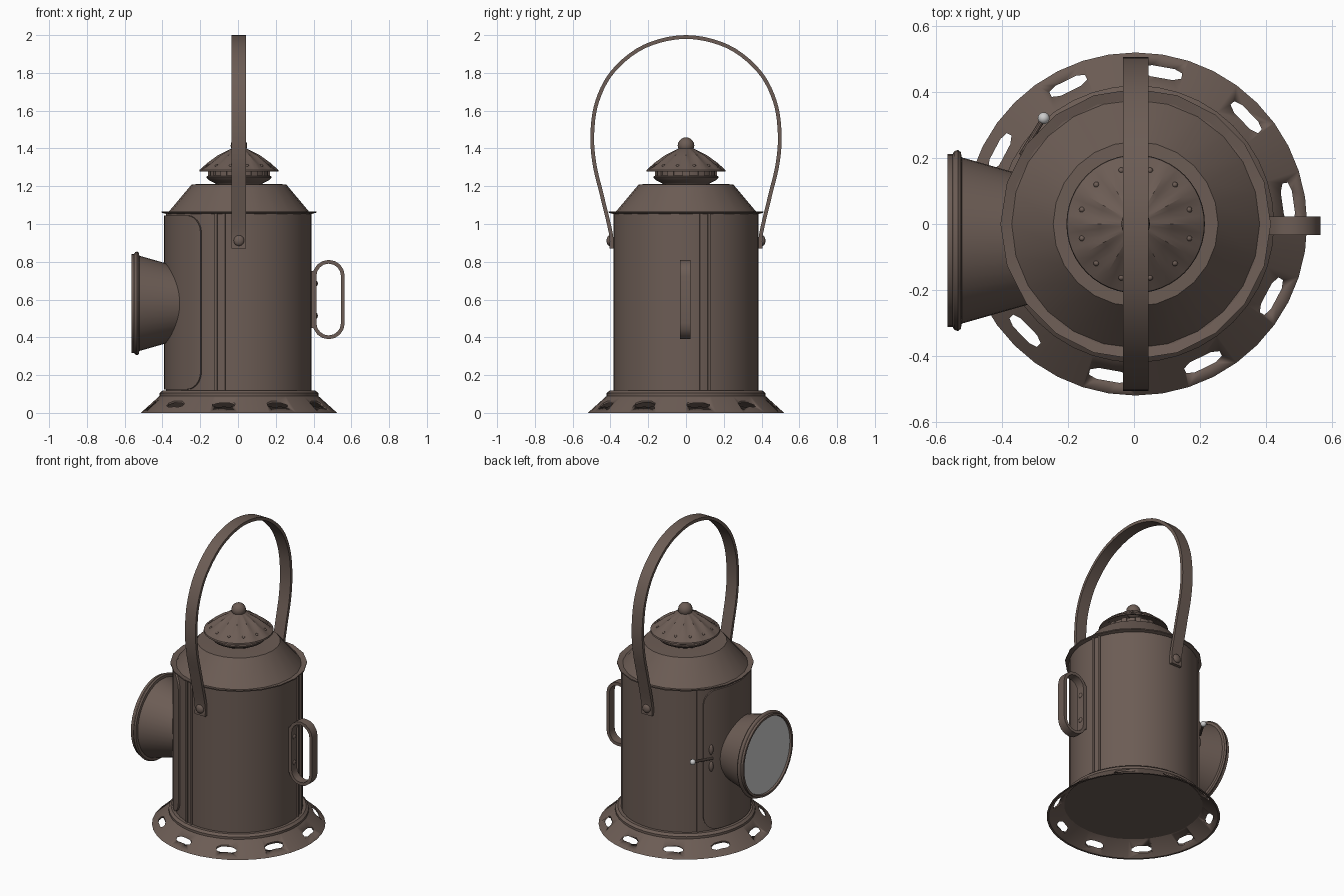
import bpy, bmesh
from math import sin, cos, pi, radians, sqrt
from mathutils import Vector, Matrix

if "Cube" in bpy.data.objects:
    bpy.data.objects.remove(bpy.data.objects["Cube"])

CX = 0.005  # lantern axis
brown = bpy.data.materials.new("brown_metal")
brown.diffuse_color = (0.15, 0.108, 0.09, 1)
brown.use_nodes = True
brown.node_tree.nodes["Principled BSDF"].inputs["Base Color"].default_value = brown.diffuse_color


def finish(name, bm, mat=brown, angle=30):
    bmesh.ops.recalc_face_normals(bm, faces=bm.faces)
    me = bpy.data.meshes.new(name)
    bm.to_mesh(me)
    bm.free()
    ob = bpy.data.objects.new(name, me)
    bpy.context.collection.objects.link(ob)
    if mat:
        me.materials.append(mat)
    bpy.ops.object.select_all(action='DESELECT')
    ob.select_set(True)
    bpy.context.view_layer.objects.active = ob
    bpy.ops.object.shade_smooth_by_angle(angle=radians(angle))
    return ob


def lathe(name, prof, segs=48, closed=False, caps=True, mtx=None, wave=None, mat=brown):
    """Revolve (r, z) points about z; wave(angle, row) lifts a point."""
    bm = bmesh.new()
    rings = []
    for j, (r, z) in enumerate(prof):
        rings.append([bm.verts.new((r * cos(2 * pi * i / segs), r * sin(2 * pi * i / segs),
                      z + (wave(2 * pi * i / segs, j) if wave else 0))) for i in range(segs)])
    n = len(rings)
    for j in range(n if closed else n - 1):
        a, b = rings[j], rings[(j + 1) % n]
        for i in range(segs):
            k = (i + 1) % segs
            bm.faces.new((a[i], a[k], b[k], b[i]))
    if caps and not closed:
        bm.faces.new(rings[0])
        bm.faces.new(rings[-1])
    bm.transform(mtx or Matrix.Translation((CX, 0, 0)))
    return finish(name, bm, mat)


def smooth_path(p, steps=5):
    """Catmull-Rom through 2D points."""
    p = [Vector(q) for q in p]
    q = [2 * p[0] - p[1]] + p + [2 * p[-1] - p[-2]]
    out = []
    for i in range(1, len(q) - 2):
        a, b, c, d = q[i - 1:i + 3]
        for s in range(steps):
            t = s / steps
            out.append(0.5 * (2 * b + (c - a) * t + (2 * a - 5 * b + 4 * c - d) * t * t
                              + (3 * b - a - 3 * c + d) * t ** 3))
    return out + [p[-1]]


def strap(name, path, place, width, thick, closed=False):
    """Flat bar along a 2D path; place(u, v, w) maps to 3D."""
    bm = bmesh.new()
    n = len(path)
    secs = []
    for i, p in enumerate(path):
        a = path[(i - 1) % n] if closed or i else p
        b = path[(i + 1) % n] if closed or i < n - 1 else p
        t = (b - a).normalized()
        nrm = Vector((-t.y, t.x)) * thick / 2
        secs.append([bm.verts.new(place(*(p + nrm * s), w * width / 2))
                     for s, w in ((1, 1), (1, -1), (-1, -1), (-1, 1))])
    for i in range(n if closed else n - 1):
        a, b = secs[i], secs[(i + 1) % n]
        for k in range(4):
            bm.faces.new((a[k], a[(k + 1) % 4], b[(k + 1) % 4], b[k]))
    if not closed:
        bm.faces.new(secs[0])
        bm.faces.new(secs[-1])
    return finish(name, bm)


def panel(name, a0, a1, z0, z1, r0, r1, corner=0.0):
    """Plate wrapped round the body, with rounded corners."""
    L = radians(a1 - a0) * r1
    if corner:
        ends = [corner * (1 - cos(pi / 2 * k / 6)) for k in range(7)]
        s = ends + [corner + (L - 2 * corner) * k / 12 for k in range(1, 12)] + [L - e for e in reversed(ends)]
    else:
        s = [0, L / 2, L]
    bm = bmesh.new()
    cols = []
    for d in s:
        e = max(0, corner - min(d, L - d))
        cut = corner - sqrt(max(0, corner ** 2 - e * e))
        t = radians(a0) + d / r1
        cols.append([bm.verts.new((CX + r * cos(t), r * sin(t), z))
                     for r, z in ((r0, z0 + cut), (r1, z0 + cut), (r1, z1 - cut), (r0, z1 - cut))])
    for a, b in zip(cols, cols[1:]):
        for k in range(4):
            bm.faces.new((a[k], a[(k + 1) % 4], b[(k + 1) % 4], b[k]))
    bm.faces.new(cols[0])
    bm.faces.new(cols[-1])
    return finish(name, bm)


def ball(name, loc, r, scale=(1, 1, 1), mat=brown):
    bm = bmesh.new()
    bmesh.ops.create_uvsphere(bm, u_segments=16, v_segments=10, radius=r)
    bm.transform(Matrix.Translation(loc) @ Matrix.Diagonal((*scale, 1)))
    return finish(name, bm, mat, 60)


# base flange with ten slots
base = lathe("base_flange", [(0.52, 0), (0.42, 0.09), (0.42, 0.105), (0.405, 0.118), (0.38, 0.118),
                             (0.38, 0.098), (0.408, 0.09), (0.508, 0)], 40, closed=True)
bm = bmesh.new()
for k in range(10):
    outline = [(x, y) for x, y in ((-.017, -.035), (.017, -.035), (.017, .035), (.008, .06), (-.008, .06),
                                   (-.017, .035))]
    outline[0:2] = [(-.017, -.035), (-.008, -.06), (.008, -.06), (.017, -.035)]
    f = bm.faces.new([bm.verts.new((0.466 + x, y, -0.05)) for x, y in outline])
    up = bmesh.ops.extrude_face_region(bm, geom=[f])['geom']
    new = [v for v in up if isinstance(v, bmesh.types.BMVert)]
    bmesh.ops.translate(bm, verts=new, vec=(0, 0, 0.25))
    done = list({*f.verts, *new})
    rot = Matrix.Translation((CX, 0, 0)) @ Matrix.Rotation(radians(8 + 36 * k), 4, 'Z')
    bmesh.ops.transform(bm, matrix=rot, verts=done)
cutter = finish("slot_cutter", bm, None)
cutter.hide_render = True
mod = base.modifiers.new("slots", 'BOOLEAN')
mod.operation, mod.object, mod.solver = 'DIFFERENCE', cutter, 'EXACT'
bpy.context.view_layer.objects.active = base
bpy.ops.object.modifier_apply(modifier=mod.name)
bpy.data.objects.remove(cutter)
lathe("base_floor", [(0.415, 0.08), (0.40, 0.095)], 40)

# body, its seams and the door plate
lathe("body", [(0.385, 0.09), (0.385, 1.06)])
for a in (15, 133, 255):
    for d in (-3.2, 3.2):
        panel("seam_rib", a + d - 1, a + d + 1, 0.118, 1.06, 0.38, 0.392)
panel("door", 141, 239, 0.125, 1.045, 0.38, 0.396, 0.09)

# roof
lathe("roof_rim", [(0.38, 1.052), (0.41, 1.06), (0.41, 1.067), (0.38, 1.06)], 20, closed=True)
lathe("roof", [(0.38, 1.055), (0.25, 1.21), (0.11, 1.213)], 24)

# chimney with vent slots and fluted cap
lathe("chimney", [(0.115, 1.20), (0.125, 1.215), (0.16, 1.232), (0.172, 1.245), (0.172, 1.252),
                  (0.155, 1.258), (0.155, 1.285)], 32)
for k in range(12):
    t = 30 * k
    panel("vent_post", t - 6, t + 6, 1.25, 1.285, 0.15, 0.165)
lathe("cap", [(0.21, 1.277), (0.208, 1.287), (0.165, 1.318), (0.11, 1.358), (0.05, 1.395), (0.03, 1.402),
              (0.03, 1.39), (0.10, 1.345), (0.20, 1.279)], 48, closed=True,
      wave=lambda t, j: 0.007 * cos(12 * t) if j in (2, 3) else 0)
for k in range(12):
    t = radians(30 * k + 15)
    ball("cap_stud", (CX + 0.168 * cos(t), 0.168 * sin(t), 1.308), 0.009)
ball("finial", (CX, 0, 1.415), 0.044)

# carrying bail
half = [(0.395, 0.87), (0.398, 0.95), (0.445, 1.15), (0.485, 1.32), (0.496, 1.48), (0.47, 1.65),
        (0.385, 1.81), (0.22, 1.94), (0, 1.99)]
bail = half + [(-y, z) for y, z in half[-2::-1]]
strap("bail", smooth_path(bail), lambda u, v, w: (CX + w, u, v), 0.077, 0.02)
for s in (-1, 1):
    ball("bail_rivet", (CX, s * 0.405, 0.912), 0.028, (1, 0.55, 1))

# side grip
loop = []
for k in range(9):
    t = pi * k / 8
    loop.append(Vector((0.48 + 0.075 * cos(t), 0.725 + 0.075 * sin(t))))
for k in range(9):
    t = pi + pi * k / 8
    loop.append(Vector((0.48 + 0.075 * cos(t), 0.475 + 0.075 * sin(t))))
strap("side_grip", loop, lambda u, v, w: (u, w - 0.005, v), 0.056, 0.02, closed=True)
panel("grip_plate", -4, 3, 0.45, 0.75, 0.38, 0.398)
for z in (0.515, 0.685):
    ball("grip_rivet", (0.413, -0.005, z), 0.016, (0.6, 1, 1))

# lens hood, pointing to -x
face_left = Matrix.Translation((0, -0.05, 0.58)) @ Matrix.Rotation(-pi / 2, 4, 'Y')
lathe("lens_hood", [(0.18, 0.27), (0.252, 0.522), (0.268, 0.525), (0.275, 0.534), (0.27, 0.545), (0.262, 0.55),
                    (0.262, 0.565), (0.248, 0.565), (0.24, 0.53), (0.168, 0.27)], 40, closed=True, mtx=face_left)
lathe("lens_glass", [(0.246, 0.545), (0.246, 0.553), (0.13, 0.559), (0.02, 0.561)], 40, mtx=face_left, mat=None)

# door latch
def polar(a, r, z):
    return Vector((CX + r * cos(radians(a)), r * sin(radians(a)), z))
for z in (0.545, 0.655):
    ball("latch_plate", polar(148, 0.396, z), 0.028, (0.5, 0.5, 1.2))
p, q = polar(149, 0.405, 0.60), polar(131, 0.425, 0.60)
rod_mtx = Matrix.Translation(p) @ (q - p).to_track_quat('Z', 'Y').to_matrix().to_4x4()
lathe("latch_rod", [(0.008, 0), (0.008, (q - p).length)], 10, mtx=rod_mtx)
ball("latch_knob", q, 0.018, mat=None)
